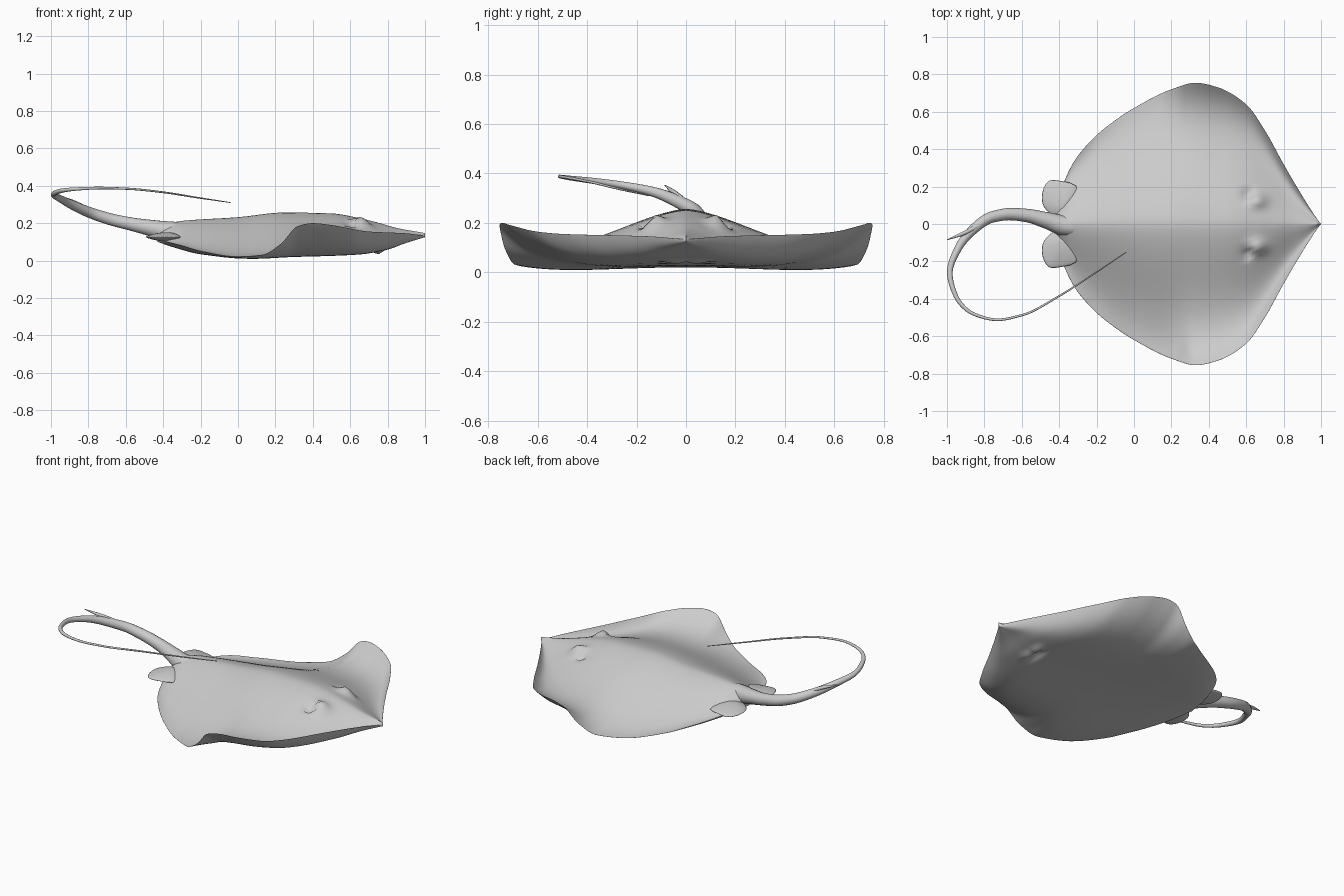
import bpy, bmesh, math
from mathutils import Vector

old = bpy.data.objects.get("Cube")
if old:
    bpy.data.objects.remove(old)

skin = bpy.data.materials.new("pale grey skin")
skin.use_nodes = True
GREY = (0.6, 0.6, 0.6, 1)
skin.diffuse_color = GREY
skin.node_tree.nodes["Principled BSDF"].inputs["Base Color"].default_value = GREY


def finish(name, bm):
    bmesh.ops.remove_doubles(bm, verts=bm.verts, dist=0.0002)
    bmesh.ops.recalc_face_normals(bm, faces=bm.faces)
    mesh = bpy.data.meshes.new(name)
    bm.to_mesh(mesh)
    bm.free()
    mesh.materials.append(skin)
    obj = bpy.data.objects.new(name, mesh)
    bpy.context.collection.objects.link(obj)
    for poly in mesh.polygons:
        poly.use_smooth = True
    return obj


def curve(points):
    """Smooth function through (x, value) points, without overshoot."""
    xs, vs = zip(*points)
    last = len(xs) - 1
    steps = [(vs[i + 1] - vs[i]) / (xs[i + 1] - xs[i]) for i in range(last)]
    slopes = [steps[0]]
    for a, b in zip(steps, steps[1:]):
        slopes.append(2 * a * b / (a + b) if a * b > 0 else 0)
    slopes.append(steps[-1])

    def value(x):
        i = 0
        while i < last - 1 and x > xs[i + 1]:
            i += 1
        h = xs[i + 1] - xs[i]
        t = min(max((x - xs[i]) / h, 0), 1)
        s = t * t * (3 - 2 * t)
        return (vs[i] * (1 - s) + vs[i + 1] * s + h * slopes[i] * t * (1 - t) ** 2
                - h * slopes[i + 1] * t * t * (1 - t))
    return value


def bump(x, y, cx, cy, rx, ry):
    return math.exp(-((x - cx) / rx) ** 2 - ((y - cy) / ry) ** 2)


def skin_grid(bm, rows, closed=False):
    for a, b in zip(rows, rows[1:]):
        n = len(a)
        for j in range(n if closed else n - 1):
            k = (j + 1) % n
            bm.faces.new((a[j], a[k], b[k], b[j]))


# Body disc: half width, rim height, spine height and belly height along x
width = curve([(-.43, 0), (-.41, .12), (-.38, .21), (-.34, .3), (-.3, .365), (-.2, .475),
               (-.1, .555), (0, .62), (.2, .72), (.33, .755), (.45, .73), (.6, .64),
               (.7, .5), (.8, .32), (.9, .15), (.96, .055), (.99, .012), (1, 0)])
rim = curve([(-.43, .11), (-.3, .08), (-.2, .05), (0, .02), (.13, .03), (.23, .09),
             (.32, .185), (.4, .2), (.5, .19), (.7, .155), (.9, .145), (1, .13)])
back = curve([(-.43, .17), (-.3, .2), (0, .22), (.25, .245), (.5, .24), (.65, .215),
              (.75, .19), (.86, .16), (1, .135)])
belly = curve([(-.43, .1), (-.35, .075), (-.2, .04), (.1, .02), (.4, .025), (.65, .035),
               (.8, .06), (.9, .095), (1, .125)])


def disc_point(x, v, side):
    a = abs(v)
    y = width(x) * v
    low = belly(x) + (rim(x) - belly(x)) * a ** 4
    low -= .07 * width(x) * a * a * (1 - a * a)
    if side < 0:
        # mouth folds
        low -= .015 * bump(x, abs(y), .75, .04, .025, .05)
        low += .02 * bump(x, y, .71, 0, .02, .07)
        return Vector((x, y, low))
    hump = (1 - a ** 1.5) ** 1.8
    high = low + (back(x) - belly(x)) * hump + .012 * (1 - a ** 4) ** .5
    # raised eyes and the openings behind them
    high += .04 * bump(x, abs(y), .66, .125, .05, .035)
    high -= .04 * bump(x, abs(y), .61, .155, .03, .02)
    return Vector((x, y, high))


COLS, ROWS = 72, 110
bm = bmesh.new()
for side in (1, -1):
    rows = []
    for i in range(ROWS + 1):
        x = .285 - .715 * math.cos(math.pi * i / ROWS)
        rows.append([bm.verts.new(disc_point(x, math.sin(math.pi * (j / COLS - .5)), side))
                     for j in range(COLS + 1)])
    skin_grid(bm, rows)
bmesh.ops.dissolve_degenerate(bm, dist=0.0001, edges=bm.edges)
finish("body_disc", bm)

# Pelvic fins: rounded lobes, thin at the rim and thick at the root
lobe = [(-.27, .2), (-.34, .23), (-.39, .235), (-.45, .25), (-.48, .22), (-.5, .17),
        (-.5, .11), (-.475, .07), (-.43, .03), (-.34, .01)]
centre = Vector((-.38, .1))
for name, s in (("left_pelvic_fin", 1), ("right_pelvic_fin", -1)):
    bm = bmesh.new()
    for face in (1, -1):
        rows = []
        for f in (0.001, .3, .6, .85, 1):
            row = []
            for px, py in lobe:
                p = centre.lerp(Vector((px, py)), f)
                z = .125 + .02 * (.2 - p.y) + face * .025 * (1 - f * f)
                row.append(bm.verts.new((p.x, s * p.y, z)))
            rows.append(row)
        skin_grid(bm, rows, closed=True)
    fin = finish(name, bm)
    smooth = fin.modifiers.new("smooth", "SUBSURF")
    smooth.levels = smooth.render_levels = 1


# Tail and sting: tapered tubes swept along smooth paths
def tube(name, path, sides=14, steps=8):
    n = len(path)
    channels = [curve([(i, p[c]) for i, p in enumerate(path)]) for c in range(4)]
    count = (n - 1) * steps
    samples = [[ch(k / steps) for ch in channels] for k in range(count + 1)]
    bm = bmesh.new()
    rows = []
    for k, (x, y, z, r) in enumerate(samples):
        ahead = Vector(samples[min(k + 1, count)][:3])
        behind = Vector(samples[max(k - 1, 0)][:3])
        along = (ahead - behind).normalized()
        across = along.cross(Vector((0, 0, 1))).normalized()
        up = across.cross(along)
        ring = []
        for j in range(sides):
            t = math.tau * j / sides
            offset = across * math.cos(t) + up * math.sin(t)
            ring.append(bm.verts.new(Vector((x, y, z)) + offset * r))
        rows.append(ring)
    skin_grid(bm, rows, closed=True)
    bm.faces.new(rows[0])
    bm.faces.new(rows[-1])
    finish(name, bm)


tube("tail", [(-.2, -.02, .15, .04), (-.36, -.01, .155, .055), (-.47, .02, .175, .044),
              (-.57, .045, .195, .036), (-.66, .053, .215, .033), (-.76, .037, .245, .03),
              (-.86, -.03, .285, .026), (-.94, -.13, .325, .02), (-.985, -.26, .353, .015),
              (-.95, -.39, .372, .012), (-.86, -.48, .383, .009), (-.73, -.512, .388, .007),
              (-.59, -.485, .384, .006), (-.4, -.385, .365, .005), (-.22, -.27, .337, .004),
              (-.04, -.15, .31, .002)])
tube("tail_sting", [(-.8, .01, .275, .012), (-.9, -.045, .32, .011), (-1, -.085, .352, .002)],
     sides=8)
